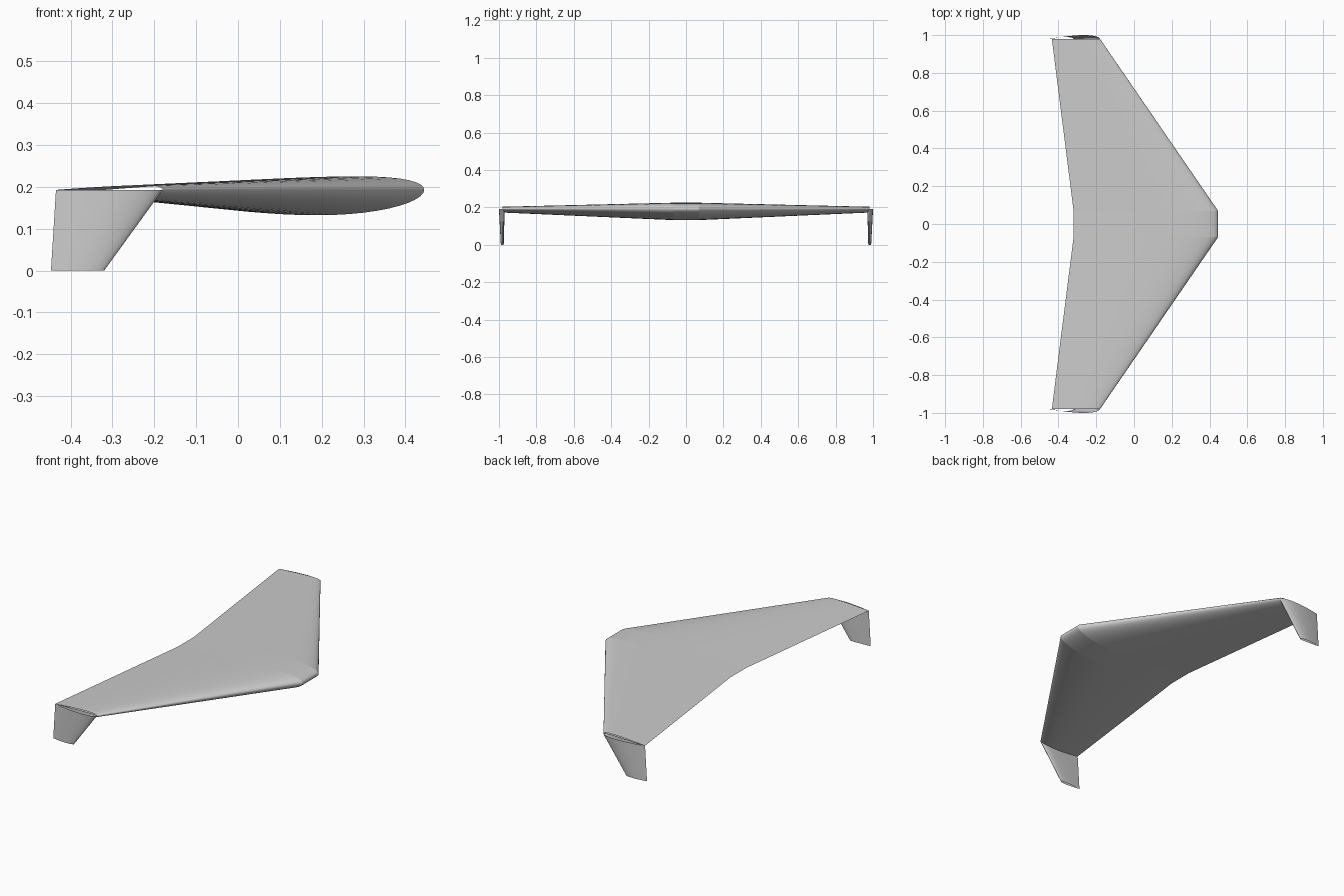
import bpy, math

cube = bpy.data.objects.get("Cube")
if cube:
    bpy.data.objects.remove(cube)

grey = bpy.data.materials.new("plain grey")
grey.use_nodes = True
GREY = (0.6, 0.6, 0.6, 1)
grey.diffuse_color = GREY
grey.node_tree.nodes["Principled BSDF"].inputs["Base Color"].default_value = GREY

STEPS = 28
CHORD_Z = 0.193   # height of the wing's chord plane
TIP_Y = 0.98      # where wing and winglet meet


def airfoil():
    """Closed unit-chord loop of a 12 % section, 2 % camber at 40 % chord."""
    upper, lower = [], []
    for i in range(STEPS + 1):
        c = (1 - math.cos(math.pi * i / STEPS)) / 2
        half = 0.6 * (0.2969 * math.sqrt(c) - 0.126 * c - 0.3516 * c**2
                      + 0.2843 * c**3 - 0.1036 * c**4)
        p = 0.4
        if c < p:
            camber = 0.02 / p**2 * (2 * p * c - c * c)
        else:
            camber = 0.02 / (1 - p)**2 * (1 - 2 * p + 2 * p * c - c * c)
        upper.append((c, camber + half))
        lower.append((c, camber - half))
    return upper[::-1] + lower[1:-1]


SECTION = airfoil()


def wing_ring(y, nose, tail):
    # camber bulges downwards
    chord = nose - tail
    return [(nose - c * chord, y, CHORD_Z - t * chord) for c, t in SECTION]


def fin_ring(side, z, nose, tail):
    # camber bulges outboard
    chord = nose - tail
    return [(nose - c * chord, side * (TIP_Y + t * chord), z) for c, t in SECTION]


def loft(name, ring_a, ring_b, flip=False):
    """Open-ended skin between two section rings."""
    n = len(ring_a)
    faces = []
    for i in range(n):
        j = (i + 1) % n
        face = (i, j, n + j, n + i)
        faces.append(face[::-1] if flip else face)
    mesh = bpy.data.meshes.new(name)
    mesh.from_pydata(ring_a + ring_b, [], faces)
    mesh.materials.append(grey)
    obj = bpy.data.objects.new(name, mesh)
    bpy.context.collection.objects.link(obj)
    bpy.ops.object.select_all(action="DESELECT")
    obj.select_set(True)
    bpy.context.view_layer.objects.active = obj
    bpy.ops.object.shade_smooth_by_angle(angle=math.radians(40))
    return obj


ROOT = (0.445, -0.32)
TIP = (-0.18, -0.435)
FIN_END = (-0.32, -0.447)
ROOT_Y = 0.07

# Straight centre section
loft("center_section", wing_ring(-ROOT_Y, *ROOT), wing_ring(ROOT_Y, *ROOT))

# Swept wings with drooping winglets
for side, label in ((1, "left"), (-1, "right")):
    loft(label + "_wing", wing_ring(side * ROOT_Y, *ROOT),
         wing_ring(side * TIP_Y, *TIP), flip=side < 0)
    loft(label + "_winglet", fin_ring(side, CHORD_Z, *TIP),
         fin_ring(side, 0, *FIN_END), flip=side < 0)
